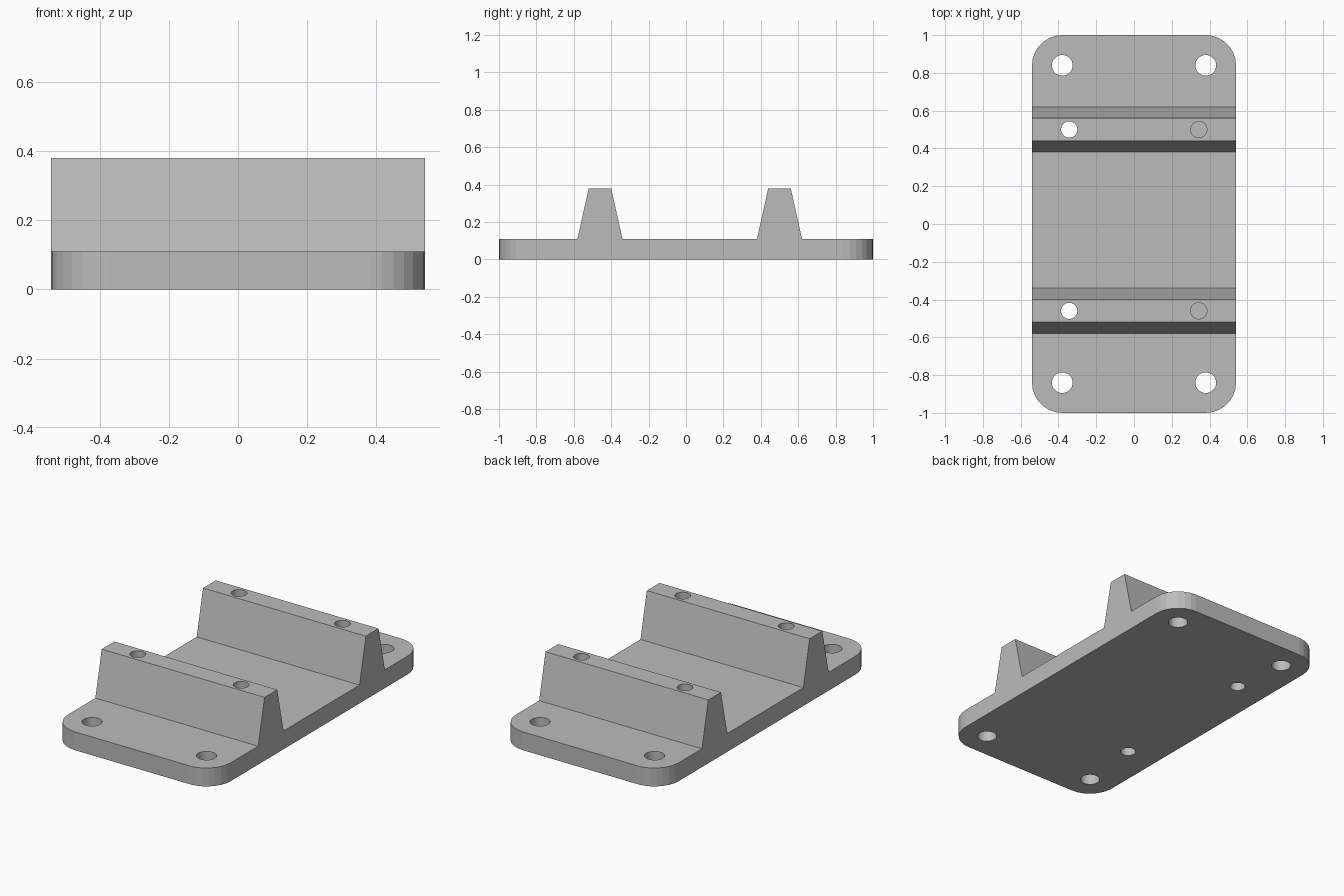
import bpy
import bmesh

if "Cube" in bpy.data.objects:
    bpy.data.objects.remove(bpy.data.objects["Cube"])

HALF_X, PLATE_Z, RAIL_Z = 0.54, 0.11, 0.38
CORNER_R = 0.16
RAIL_Y = (-0.46, 0.50)

grey = bpy.data.materials.new("plain grey")
grey.diffuse_color = (0.5, 0.5, 0.5, 1)
grey.use_nodes = True
grey.node_tree.nodes["Principled BSDF"].inputs["Base Color"].default_value = grey.diffuse_color

# Side profile: flat plate carrying two tapered rails
profile = [(-1, 0), (-1, PLATE_Z)]
for c in RAIL_Y:
    profile += [(c - 0.12, PLATE_Z), (c - 0.06, RAIL_Z),
                (c + 0.06, RAIL_Z), (c + 0.12, PLATE_Z)]
profile += [(1, PLATE_Z), (1, 0)]

bm = bmesh.new()
face = bm.faces.new([bm.verts.new((-HALF_X, y, z)) for y, z in profile])
ext = bmesh.ops.extrude_face_region(bm, geom=[face])
new_verts = [g for g in ext["geom"] if isinstance(g, bmesh.types.BMVert)]
bmesh.ops.translate(bm, verts=new_verts, vec=(2 * HALF_X, 0, 0))

# Rounded plate corners
corners = [e for e in bm.edges
           if all(abs(v.co.y) > 0.99 for v in e.verts)
           and abs(e.verts[0].co.z - e.verts[1].co.z) > 0.05]
bmesh.ops.bevel(bm, geom=corners, offset=CORNER_R, segments=7,
                profile=0.5, affect='EDGES')
bmesh.ops.recalc_face_normals(bm, faces=bm.faces)
mesh = bpy.data.meshes.new("mounting_base")
bm.to_mesh(mesh)
bm.free()
base = bpy.data.objects.new("mounting_base", mesh)
bpy.context.collection.objects.link(base)
mesh.materials.append(grey)

# Holes: (x, y, radius, bottom)
holes = [(sx * 0.38, sy * 0.84, 0.055, -0.1) for sx in (-1, 1) for sy in (-1, 1)]
for y in RAIL_Y:
    holes.append((-0.343, y, 0.043, -0.1))       # through hole
    holes.append((0.343, y, 0.043, PLATE_Z))     # blind hole

bm = bmesh.new()
for x, y, r, bottom in holes:
    made = bmesh.ops.create_cone(bm, cap_ends=True, segments=32,
                                 radius1=r, radius2=r, depth=0.5 - bottom)
    bmesh.ops.translate(bm, verts=made["verts"], vec=(x, y, (0.5 + bottom) / 2))
cut_mesh = bpy.data.meshes.new("hole_cutter")
bm.to_mesh(cut_mesh)
bm.free()
cut_mesh.materials.append(grey)
cutter = bpy.data.objects.new("hole_cutter", cut_mesh)
bpy.context.collection.objects.link(cutter)
cutter.hide_render = True

# Drill the holes, then drop the cutter
mod = base.modifiers.new("drill", 'BOOLEAN')
mod.operation = 'DIFFERENCE'
mod.solver = 'EXACT'
mod.object = cutter
bpy.context.view_layer.objects.active = base
base.select_set(True)
bpy.ops.object.modifier_apply(modifier=mod.name)
bpy.data.objects.remove(cutter, do_unlink=True)
